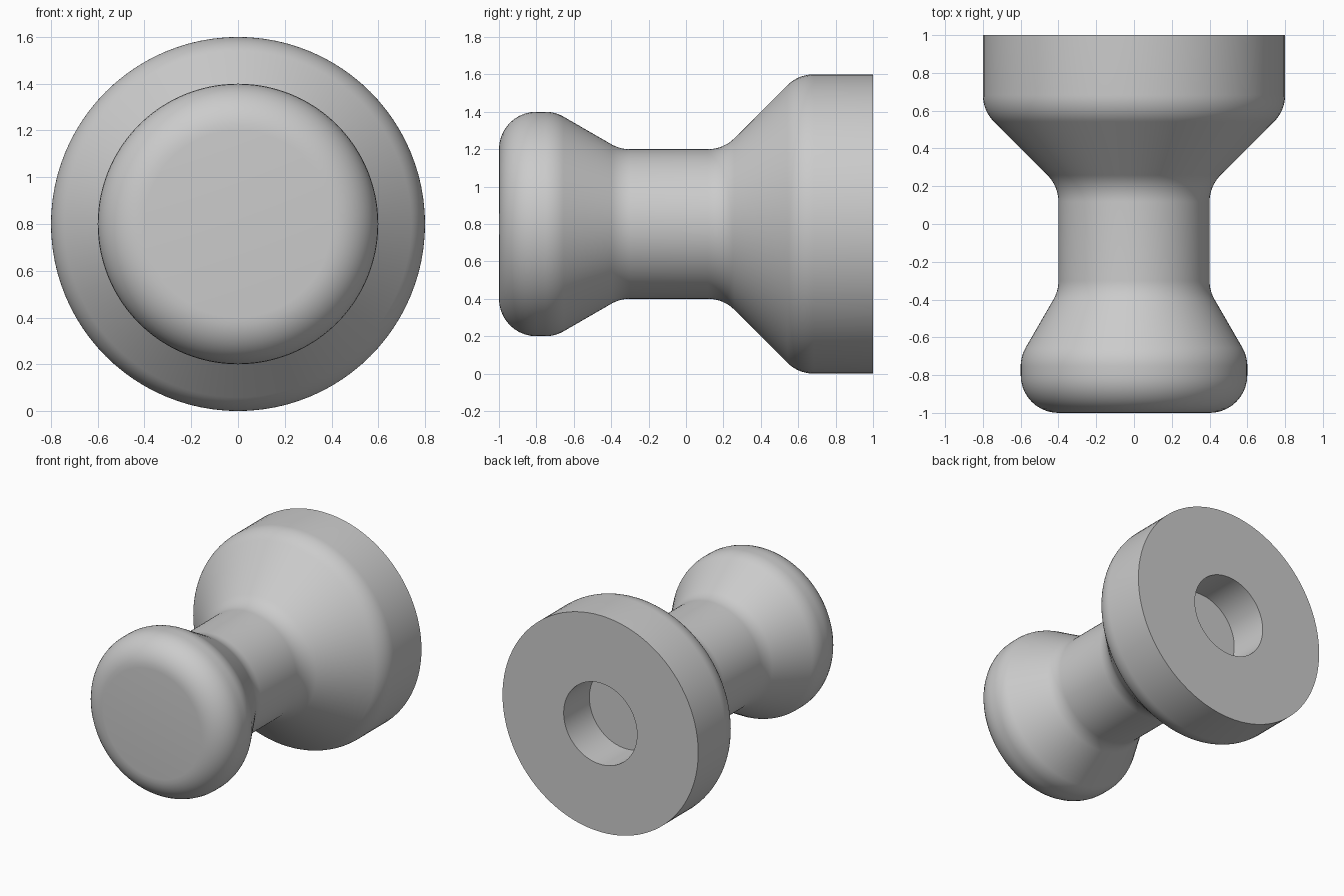
import bpy, bmesh, math
from mathutils import Vector, Matrix

cube = bpy.data.objects.get("Cube")
if cube:
    bpy.data.objects.remove(cube, do_unlink=True)

AXIS_Z = 0.8      # height of the turning axis
FILLET = 0.2      # shared radius of all rounded corners
SEGMENTS = 96


def material(name, rgb):
    mat = bpy.data.materials.new(name)
    mat.use_nodes = True
    mat.diffuse_color = (*rgb, 1)
    mat.node_tree.nodes["Principled BSDF"].inputs["Base Color"].default_value = (*rgb, 1)
    return mat


def fillet(before, corner, after, radius, steps=10):
    """Points of the arc that rounds a corner of the profile."""
    a = (before - corner).normalized()
    b = (after - corner).normalized()
    half = a.angle(b) / 2
    centre = corner + (a + b).normalized() * radius / math.sin(half)
    start = (corner + a * radius / math.tan(half) - centre).normalized()
    end = (corner + b * radius / math.tan(half) - centre).normalized()
    return [centre + start.slerp(end, i / steps) * radius for i in range(steps + 1)]


# Profile as (radius, y, rounded), from the front face round to the socket floor
slope = 0.2 / math.tan(math.radians(30))
corners = [
    (0, -1, False),
    (0.6, -1, True),              # front rim of the knob
    (0.6, -0.7, True),            # back of the knob
    (0.4, -0.7 + slope, True),    # neck, front end
    (0.4, 0.2, True),             # neck, back end
    (0.8, 0.6, True),             # shoulder of the base
    (0.8, 1, False),
    (0.3, 1, False),              # mouth of the socket
    (0.3, 0.7, False),
    (0, 0.7, False),
]
points = [Vector((r, y, 0)) for r, y, _ in corners]
profile = []
for i, (_, _, rounded) in enumerate(corners):
    if rounded:
        profile += fillet(points[i - 1], points[i], points[i + 1], FILLET)
    else:
        profile.append(points[i])

# Turn the profile about the y axis
bm = bmesh.new()
verts = [bm.verts.new(p) for p in profile]
edges = [bm.edges.new(pair) for pair in zip(verts, verts[1:])]
bmesh.ops.spin(bm, geom=verts + edges, cent=(0, 0, 0), axis=(0, 1, 0),
               angle=math.tau, steps=SEGMENTS, use_merge=True)
bmesh.ops.remove_doubles(bm, verts=bm.verts, dist=0.0001)
bmesh.ops.recalc_face_normals(bm, faces=bm.faces)
bm.transform(Matrix.Translation((0, 0, AXIS_Z)))

mesh = bpy.data.meshes.new("turned_knob")
bm.to_mesh(mesh)
bm.free()
mesh.materials.append(material("plain grey", (0.6, 0.6, 0.6)))
knob = bpy.data.objects.new("turned_knob", mesh)
bpy.context.collection.objects.link(knob)

# Smooth shading with sharp rims
bpy.ops.object.select_all(action="DESELECT")
knob.select_set(True)
bpy.context.view_layer.objects.active = knob
bpy.ops.object.shade_smooth_by_angle(angle=math.radians(30))
